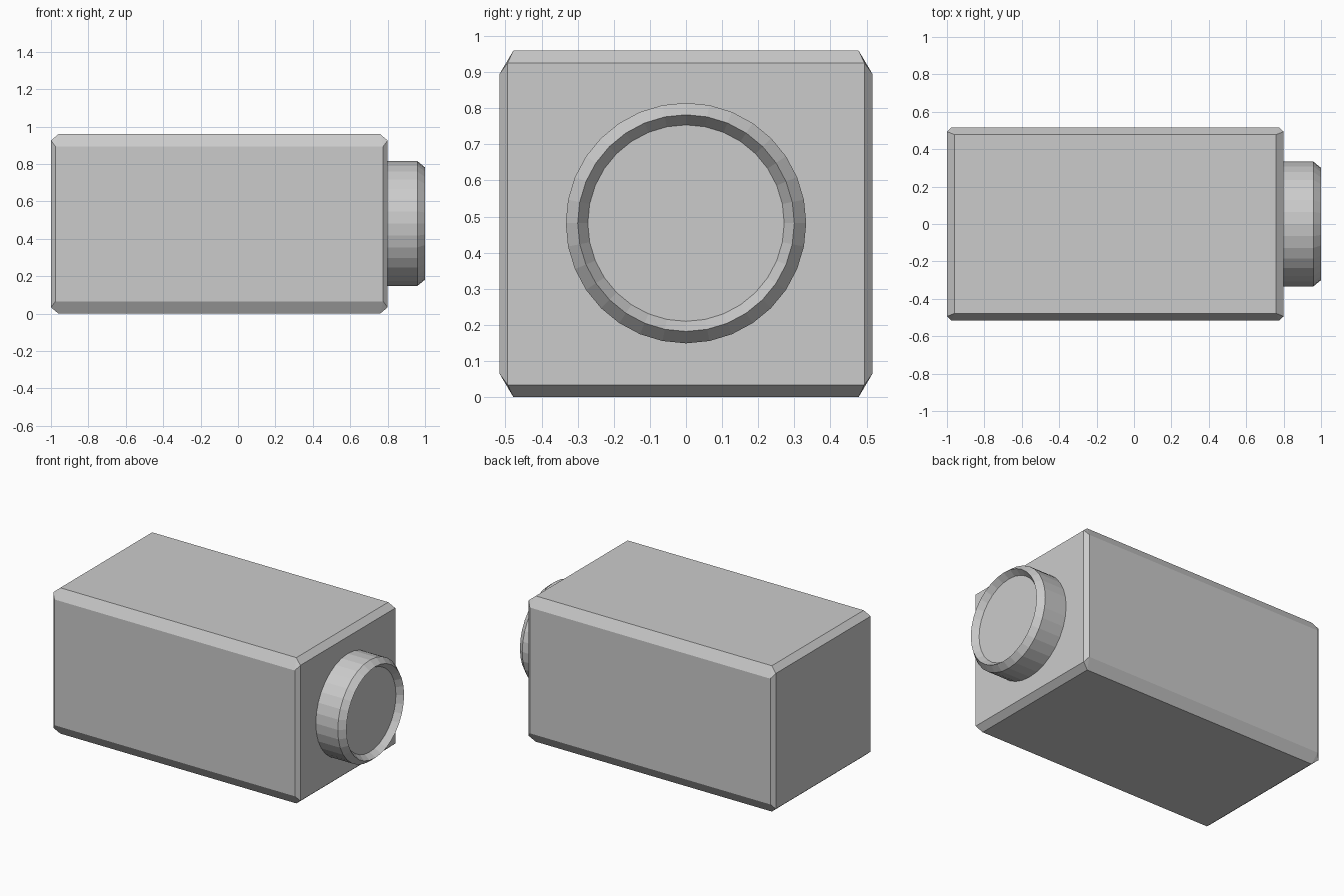
import bpy, bmesh, math
from itertools import product

if "Cube" in bpy.data.objects:
    bpy.data.objects.remove(bpy.data.objects["Cube"])


def finish(bm, name):
    bmesh.ops.recalc_face_normals(bm, faces=bm.faces)
    mesh = bpy.data.meshes.new(name)
    bm.to_mesh(mesh)
    bm.free()
    obj = bpy.data.objects.new(name, mesh)
    bpy.context.collection.objects.link(obj)
    return obj


# Chamfered camera housing: hull around the three pairs of inset flat faces
CX, CZ = -0.1, 0.48
half_sizes = [
    (0.86, 0.478, 0.48),    # top and bottom faces
    (0.876, 0.517, 0.414),  # long side faces
    (0.90, 0.494, 0.446),   # end faces
]
bm = bmesh.new()
for hx, hy, hz in half_sizes:
    for sx, sy, sz in product((-1, 1), repeat=3):
        bm.verts.new((CX + sx * hx, sy * hy, CZ + sz * hz))
bmesh.ops.convex_hull(bm, input=bm.verts[:])
bmesh.ops.dissolve_limit(bm, angle_limit=math.radians(1),
                         verts=bm.verts[:], edges=bm.edges[:])
finish(bm, "housing")

# Round lens barrel along x with outer bevel and shallow recessed glass
SIDES, LENS_Z = 32, 0.482
profile = [(0.78, 0.333), (0.96, 0.333), (1.0, 0.30), (0.96, 0.272)]  # x, radius
bm = bmesh.new()
rings = []
for x, r in profile:
    angles = [2 * math.pi * i / SIDES for i in range(SIDES)]
    rings.append([bm.verts.new((x, r * math.cos(a), LENS_Z + r * math.sin(a)))
                  for a in angles])
for a, b in zip(rings, rings[1:]):
    for i in range(SIDES):
        j = (i + 1) % SIDES
        bm.faces.new((a[i], a[j], b[j], b[i]))
bm.faces.new(rings[0])
bm.faces.new(rings[-1])
finish(bm, "lens")
